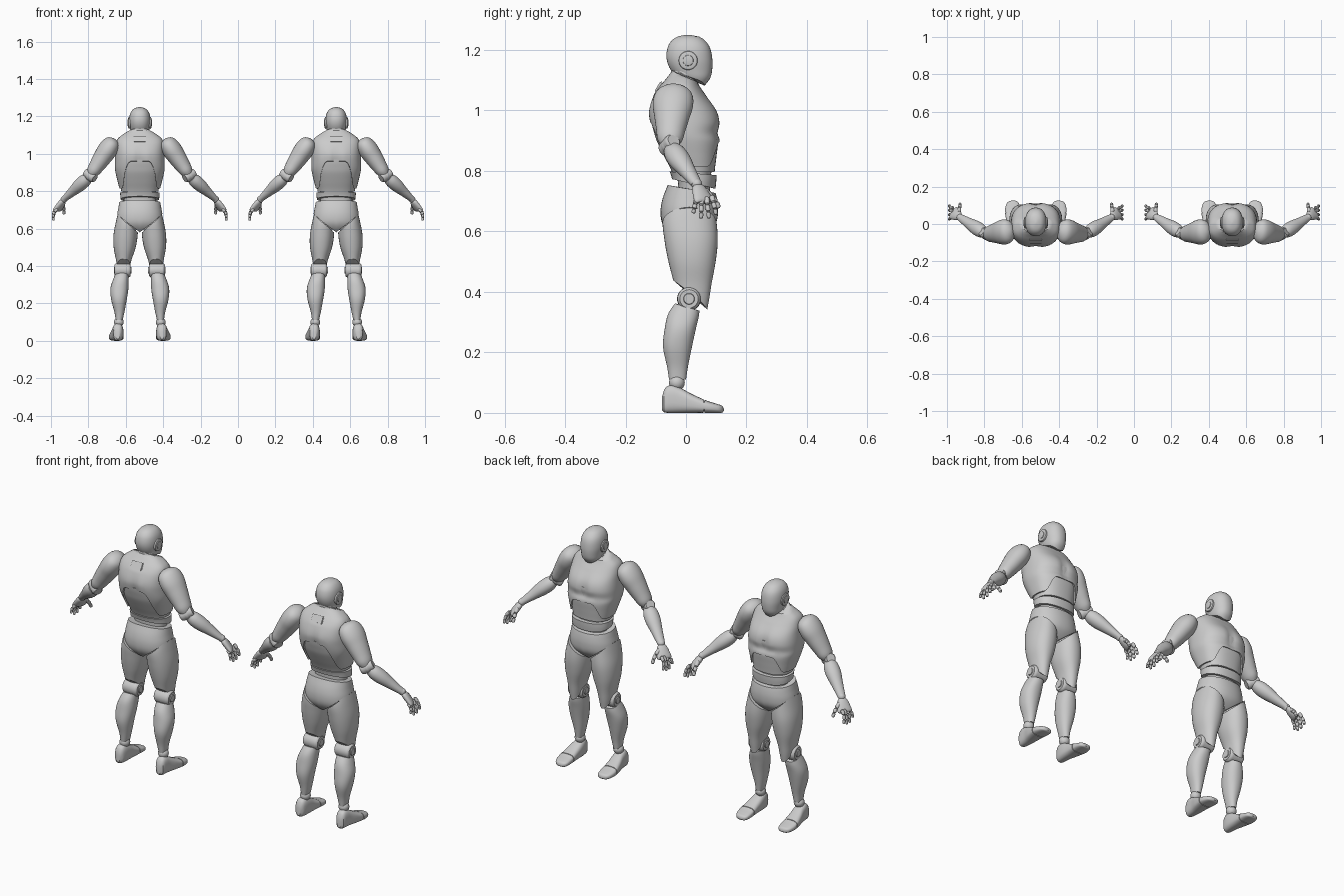
import bpy, bmesh, math
from mathutils import Vector, Matrix

if "Cube" in bpy.data.objects:
    bpy.data.objects.remove(bpy.data.objects["Cube"])

FIGURES = (("left", -0.525), ("right", 0.525))


def make(name, bm, mirror=False):
    """Turn a bmesh into one smooth object per figure (shared mesh)."""
    bmesh.ops.recalc_face_normals(bm, faces=bm.faces)
    for f in bm.faces:
        f.smooth = True
    for e in bm.edges:
        e.smooth = e.calc_face_angle(0) < 0.6
    me = bpy.data.meshes.new(name)
    bm.to_mesh(me)
    bm.free()
    for side, x in FIGURES:
        ob = bpy.data.objects.new(f"{side}_figure_{name}", me)
        ob.location.x = x
        bpy.context.collection.objects.link(ob)
        if mirror:
            ob.modifiers.new("mirror", 'MIRROR').use_mirror_merge = False


def section(secs, z):
    """Smoothly interpolate sections (z, x0, x1, y0, y1)."""
    if z <= secs[0][0]:
        return secs[0][1:]
    if z >= secs[-1][0]:
        return secs[-1][1:]
    i = max(k for k in range(len(secs) - 1) if secs[k][0] <= z)
    a, b = secs[i], secs[i + 1]
    pa, nb = secs[max(i - 1, 0)], secs[min(i + 2, len(secs) - 1)]
    h = b[0] - a[0]
    t = (z - a[0]) / h
    out = []
    for k in range(1, 5):
        ma = (b[k] - pa[k]) / (b[0] - pa[0]) * h
        mb = (nb[k] - a[k]) / (nb[0] - a[0]) * h
        out.append((2*t**3 - 3*t**2 + 1)*a[k] + (t**3 - 2*t**2 + t)*ma
                   + (3*t**2 - 2*t**3)*b[k] + (t**3 - t**2)*mb)
    return out


def shell(name, secs, lo=None, hi=None, p=2.2, inset=0.0, n=40, m=18,
          mirror=False, mat=None, groove=None):
    """Closed superellipse loft; lo/hi edge heights may vary around the ring."""
    secs = sorted(secs)
    lo = secs[0][0] if lo is None else lo
    hi = secs[-1][0] if hi is None else hi
    bm = bmesh.new()
    rows = []
    for j in range(m + 1):
        row = []
        for i in range(n):
            a = 2 * math.pi * i / n
            c, s = math.cos(a), math.sin(a)
            z0 = lo(c, s) if callable(lo) else lo
            z1 = hi(c, s) if callable(hi) else hi
            z = z0 + (z1 - z0) * j / m
            xa, xb, ya, yb = section(secs, z)
            x = (xa + xb)/2 + ((xb - xa)/2 - inset) * math.copysign(abs(c)**(2/p), c)
            y = (ya + yb)/2 + ((yb - ya)/2 - inset) * math.copysign(abs(s)**(2/p), s)
            if groove:
                y -= groove(x, s, z)
            v = Vector((x, y, z))
            row.append(bm.verts.new(mat @ v if mat else v))
        rows.append(row)
    for r, q in zip(rows, rows[1:]):
        for i in range(n):
            k = (i + 1) % n
            bm.faces.new((r[i], r[k], q[k], q[i]))
    for r in (rows[0], rows[-1]):
        for i in range(n // 2):
            quad = [r[i], r[i + 1], r[(n - i - 1) % n], r[(n - i) % n]]
            bm.faces.new(list(dict.fromkeys(quad)))
    make(name, bm, mirror)


def limb(name, p0, p1, prof, mirror=True, **kw):
    """Loft along a straight axis; prof rows are (t, depth radius, thickness radius)."""
    p0, p1 = Vector(p0), Vector(p1)
    d = p1 - p0
    mat = Matrix.Translation(p0) @ d.to_track_quat('Z', 'Y').to_matrix().to_4x4()
    shell(name, [(t * d.length, -a, a, -b, b) for t, a, b in prof],
          mirror=mirror, mat=mat, p=2, **kw)


def disc(name, p0, p1, r):
    limb(name, p0, p1, [(0, r*.8, r*.8), (.12, r, r), (.88, r, r), (1, r*.8, r*.8)], n=28, m=16)


def ball(name, c, r):
    bm = bmesh.new()
    bmesh.ops.create_uvsphere(bm, u_segments=24, v_segments=14, radius=r,
                              matrix=Matrix.Translation(c))
    make(name, bm, True)


def sym(rows):
    return [(z, -rx, rx, y0, y1) for z, rx, y0, y1 in rows]


# Head, ear discs, neck
shell("head", sym([(1.08, .026, .025, .06), (1.105, .044, -.02, .079), (1.13, .051, -.048, .086),
                   (1.17, .057, -.064, .087), (1.21, .053, -.06, .078), (1.235, .039, -.043, .058),
                   (1.247, .02, -.02, .035), (1.25, .004, .0, .012)]),
      lo=lambda c, s: 1.105 - .023 * s, m=26)
disc("ear_disc", (-.048, .007, 1.165), (-.062, .007, 1.165), .03)
disc("ear_hub", (-.055, .007, 1.165), (-.066, .007, 1.165), .017)
NECK = sym([(1.06, .052, -.065, .045), (1.10, .049, -.052, .04), (1.15, .044, -.045, .045)])
shell("neck", NECK, inset=.006)
shell("neck_lower_ring", NECK, lo=lambda c, s: 1.095 - .025*s, hi=lambda c, s: 1.115 - .025*s, m=6)
shell("neck_upper_ring", NECK, lo=lambda c, s: 1.12 - .025*s, hi=lambda c, s: 1.135 - .025*s, m=6)

# Torso shells
TORSO = sym([(.72, .1, -.045, .095), (.765, .104, -.045, .1), (.80, .106, -.055, .102),
             (.85, .118, -.08, .108), (.90, .13, -.104, .113), (.925, .133, -.112, .107),
             (.96, .133, -.121, .113), (1.0, .131, -.124, .102), (1.05, .128, -.107, .066),
             (1.08, .118, -.087, .045), (1.10, .095, -.07, .035), (1.125, .058, -.05, .025)])


def chest_edge(c, s):
    u = 1 - min(1, max(0, (abs(c) - .3) / .55))
    return .815 + (.08 if s > 0 else .145) * u * u * (3 - 2*u)


def muscle_groove(x, s, z):
    fade = max(0, 1 - abs(z - .96) / .09)
    return s * fade * .012 * math.exp(-(x / .022)**2)


shell("chest", TORSO, lo=chest_edge, hi=lambda c, s: 1.115 - .02*s, p=2.5, n=64, m=36,
      groove=muscle_groove)
shell("abdomen", TORSO, lo=.797, hi=.97, p=2.4, inset=.007)
shell("waist_core", TORSO, lo=.71, hi=.81, p=2.3, inset=.018)
shell("waist_band", TORSO, lo=lambda c, s: .757 - .016*s, hi=lambda c, s: .792 - .006*s, p=2.3, m=8)

# Small panel on the upper back
bm = bmesh.new()
bmesh.ops.create_cube(bm, size=1, matrix=Matrix.Translation((0, -.091, 1.078))
                      @ Matrix.Rotation(-.55, 4, 'X') @ Matrix.Diagonal((.066, .008, .04, 1)))
bmesh.ops.bevel(bm, geom=bm.edges[:], offset=.003, segments=2, affect='EDGES')
make("back_panel", bm)

# Pelvis
shell("pelvis", sym([(.575, .1, -.035, .05), (.60, .11, -.062, .078), (.63, .122, -.08, .1),
                     (.67, .122, -.084, .106), (.71, .115, -.077, .102), (.755, .107, -.06, .09)]),
      lo=lambda c, s: .58 + .1 * abs(c), hi=lambda c, s: .74 - .013*s, n=56)

# Legs
ball("hip_joint", (-.07, .01, .62), .058)
shell("thigh", [(.34, -.112, -.062, -.02, .07), (.385, -.121, -.054, -.03, .078),
                (.43, -.127, -.045, -.04, .085), (.5, -.14, -.022, -.058, .098),
                (.57, -.14, -.011, -.071, .105), (.64, -.127, -.011, -.077, .1),
                (.70, -.112, -.03, -.06, .09)],
      lo=lambda c, s: .39 - .048*s, hi=lambda c, s: .63 - .052*c, mirror=True)
disc("knee_joint", (-.134, .01, .377), (-.049, .01, .377), .038)
disc("knee_hub", (-.138, .01, .377), (-.045, .01, .377), .021)
shell("calf", [(.11, -.129, -.092, -.056, 0), (.15, -.135, -.083, -.062, .006),
               (.22, -.153, -.07, -.076, .02), (.28, -.157, -.061, -.07, .033),
               (.33, -.142, -.06, -.058, .044), (.37, -.124, -.062, -.03, .042)],
      hi=lambda c, s: .35 - .012*s, mirror=True)
ball("ankle_joint", (-.112, -.03, .1), .026)

# Feet, lofted from heel to toe
ALONG_Y = Matrix(((1, 0, 0, 0), (0, 0, 1, 0), (0, 1, 0, 0), (0, 0, 0, 1)))
FOOT = [(-.08, -.128, -.108, .01, .05), (-.072, -.14, -.097, .002, .078), (-.05, -.145, -.09, 0, .092),
        (-.02, -.149, -.087, 0, .083), (.02, -.158, -.087, 0, .062), (.07, -.165, -.086, 0, .04),
        (.105, -.158, -.089, 0, .029), (.12, -.146, -.098, .001, .023), (.125, -.13, -.112, .006, .014)]
shell("foot", FOOT, hi=.058, p=2.8, mirror=True, mat=ALONG_Y)
shell("toe_cap", FOOT, lo=.061, p=2.8, mirror=True, mat=ALONG_Y)
shell("toe_hinge", FOOT, lo=.04, hi=.08, p=2.8, inset=.004, m=4, mirror=True, mat=ALONG_Y)

# Arms
SHOULDER, ELBOW, WRIST = (-.15, -.04, 1.055), (-.265, -.055, .883), (-.405, .035, .757)
limb("upper_arm", SHOULDER, ELBOW,
     [(-.14, .012, .01), (-.1, .038, .03), (0, .06, .045), (.2, .067, .052), (.45, .058, .048),
      (.7, .048, .041), (.88, .041, .034), (.97, .03, .025)], m=24)
ball("elbow_joint", ELBOW, .029)
disc("elbow_disc", (-.24, -.07, .868), (-.29, -.04, .9), .027)
limb("forearm", ELBOW, WRIST,
     [(.08, .028, .026), (.2, .036, .034), (.4, .037, .034), (.65, .029, .026),
      (.9, .022, .018), (1, .019, .016)])
ball("wrist_joint", WRIST, .018)

# Hands
limb("palm", (-.408, .038, .752), (-.444, .062, .695),
     [(0, .016, .01), (.15, .024, .015), (.6, .033, .016), (.92, .036, .013), (1, .03, .008)])
BONE = [(0, .55, .55), (.06, .85, .85), (.2, 1, 1), (.8, .92, .92), (.94, .75, .75), (1, .4, .4)]


def digit(name, points, r):
    for k, (a, b) in enumerate(zip(points, points[1:])):
        q = r * (1 - .1 * k)
        limb(f"{name}_segment_{k + 1}", a, b, [(t, u*q, v*q) for t, u, v in BONE], n=12, m=10)


for i, (y, tip_y, tip_z) in enumerate(((.034, .024, .66), (.051, .05, .642),
                                       (.068, .076, .643), (.085, .1, .655))):
    base = Vector((-.441, y, .705 + .004 * i))
    tip = Vector((-.462, tip_y, tip_z))
    mid1 = base.lerp(tip, .38) + Vector((-.008, 0, .002))
    mid2 = base.lerp(tip, .7) + Vector((-.007, 0, .001))
    digit(f"finger_{i + 1}", (base, mid1, mid2, tip), .0088)
digit("thumb", ((-.412, .06, .737), (-.408, .085, .715), (-.406, .1, .697), (-.405, .109, .677)), .0105)
